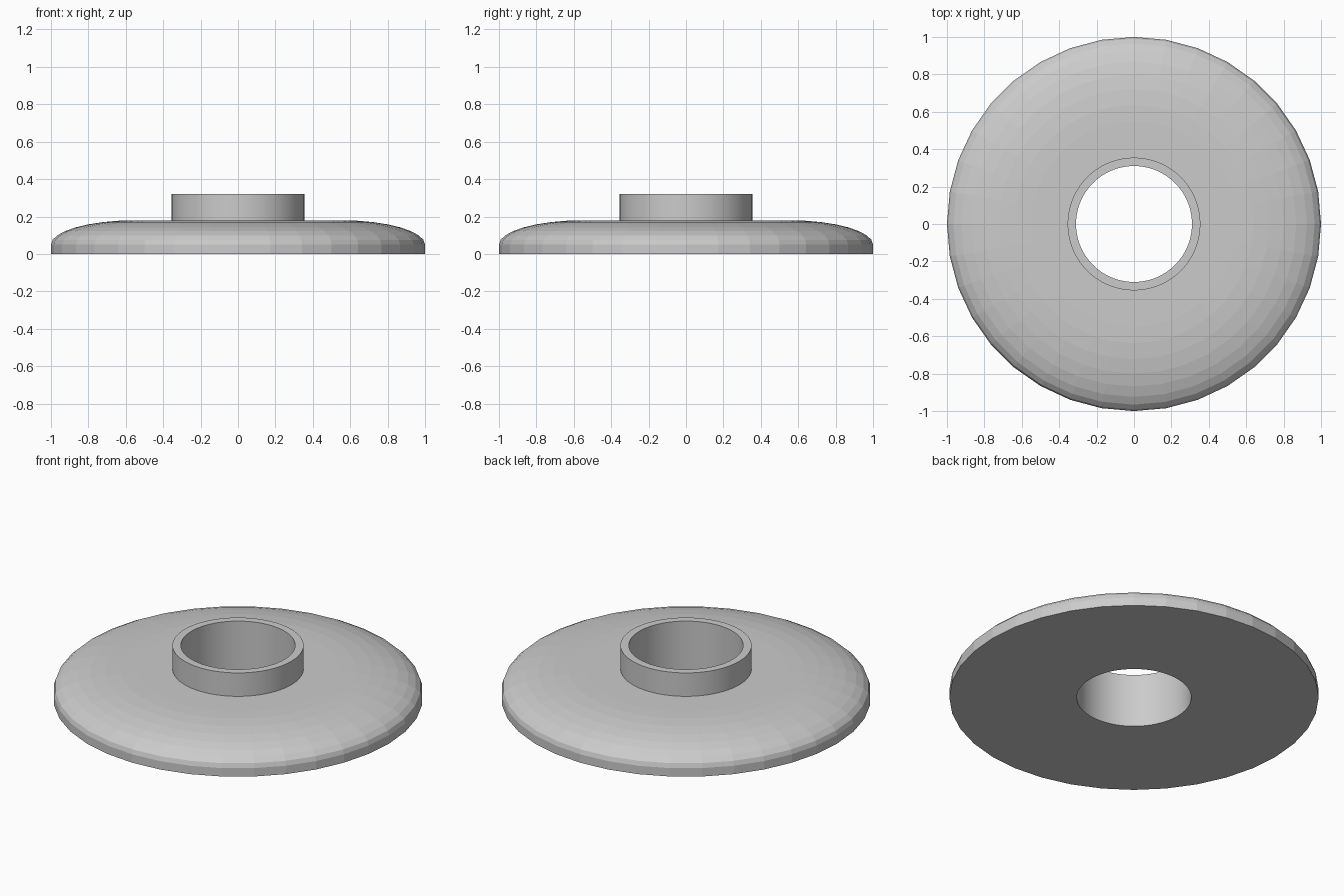
import bpy, bmesh
from math import sin, cos, pi

if "Cube" in bpy.data.objects:
    bpy.data.objects.remove(bpy.data.objects["Cube"])

SIDES = 72          # round collar and bore
FACET = cos(pi / 36)  # pulls in every second point so the disc has 36 flat sides

# Profile as (radius, height, belongs to faceted disc), bore -> collar -> dome -> rim
profile = [(0.31, 0, False), (0.31, 0.32, False), (0.355, 0.32, False), (0.355, 0.18, False)]
profile += [(0.55 + 0.45 * sin(t * pi / 16), 0.05 + 0.13 * cos(t * pi / 16), True) for t in range(9)]
profile += [(1.0, 0, True)]
SMOOTH_BANDS = {0, 2}  # bore wall and collar wall

# Lathe the closed profile around z
bm = bmesh.new()
rings = []
for r, z, faceted in profile:
    ring = []
    for i in range(SIDES):
        a = 2 * pi * i / SIDES
        rr = r * FACET if faceted and i % 2 else r
        ring.append(bm.verts.new((rr * cos(a), rr * sin(a), z)))
    rings.append(ring)
for b, lower in enumerate(rings):
    upper = rings[(b + 1) % len(rings)]
    for i in range(SIDES):
        j = (i + 1) % SIDES
        face = bm.faces.new((lower[i], lower[j], upper[j], upper[i]))
        face.smooth = b in SMOOTH_BANDS
bmesh.ops.recalc_face_normals(bm, faces=bm.faces)

# Domed flange with hollow collar
mesh = bpy.data.meshes.new("collar_flange")
bm.to_mesh(mesh)
bm.free()
bpy.context.collection.objects.link(bpy.data.objects.new("collar_flange", mesh))
